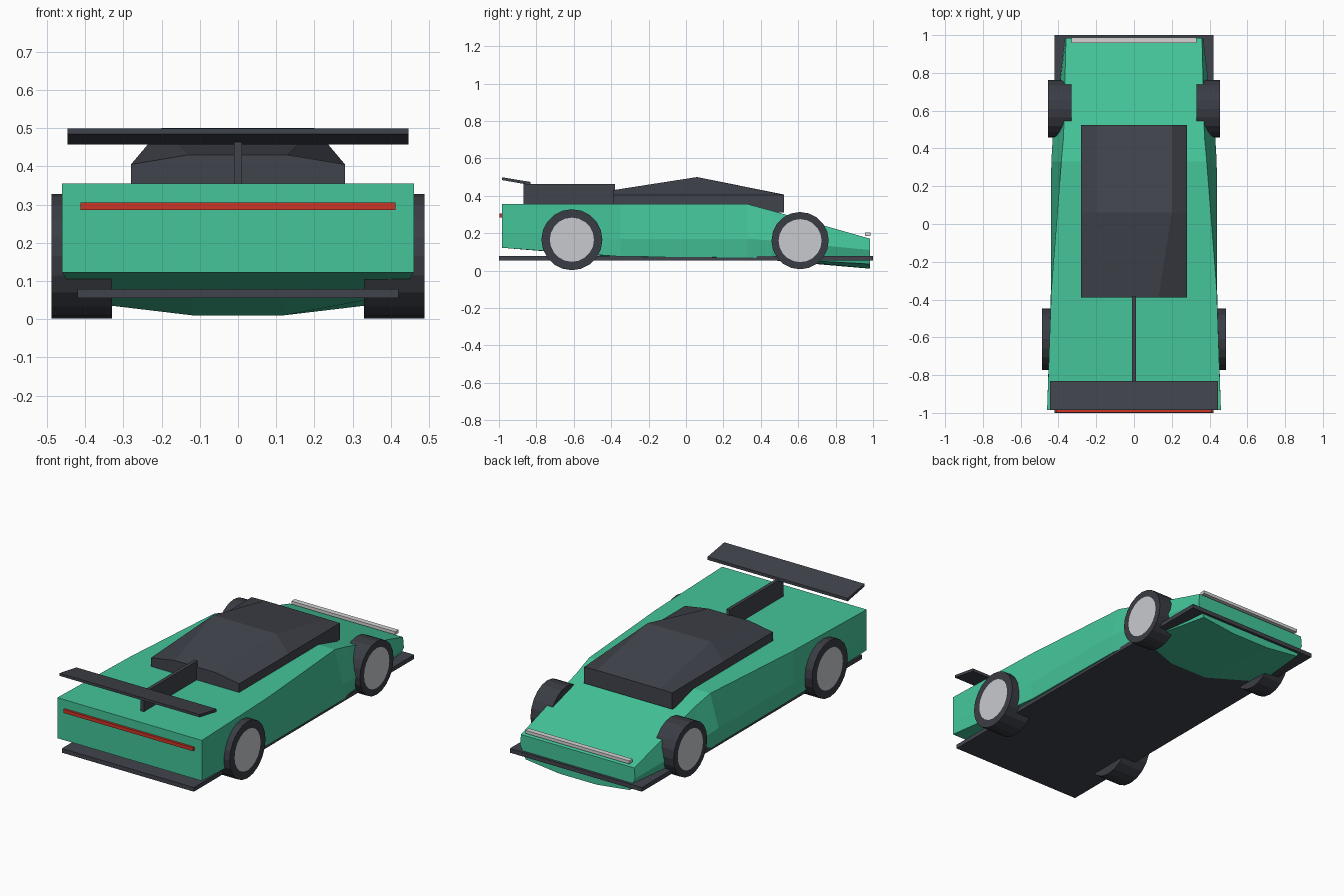
import bpy, bmesh, math

if "Cube" in bpy.data.objects:
    bpy.data.objects.remove(bpy.data.objects["Cube"])


def material(name, rgb):
    m = bpy.data.materials.new(name)
    m.diffuse_color = (*rgb, 1)
    m.use_nodes = True
    m.node_tree.nodes["Principled BSDF"].inputs["Base Color"].default_value = m.diffuse_color
    return m


GREEN = material("green paint", (0.058, 0.56, 0.32))
DARK = material("dark carbon", (0.052, 0.057, 0.072))
TYRE = material("tyre rubber", (0.042, 0.046, 0.058))
METAL = material("light metal", (0.58, 0.59, 0.62))
LAMP = material("pale lamp", (0.66, 0.66, 0.66))
RED = material("red lamp", (0.62, 0.035, 0.02))


def finish(name, bm, *mats):
    bmesh.ops.recalc_face_normals(bm, faces=bm.faces)
    me = bpy.data.meshes.new(name)
    bm.to_mesh(me)
    bm.free()
    for m in mats:
        me.materials.append(m)
    ob = bpy.data.objects.new(name, me)
    bpy.context.collection.objects.link(ob)
    return ob


def loft(name, sections, mat):
    """Skin symmetric cross-sections; each is (y, [(half_width, z), ...]) top to bottom."""
    bm = bmesh.new()
    rings = []
    for y, half in sections:
        pts = [(x, z) for x, z in half] + [(-x, z) for x, z in reversed(half)]
        rings.append([bm.verts.new((x, y, z)) for x, z in pts])
    n = len(rings[0])
    for a, b in zip(rings, rings[1:]):
        for i in range(n):
            j = (i + 1) % n
            bm.faces.new((a[i], a[j], b[j], b[i]))
    bm.faces.new(rings[0])
    bm.faces.new(rings[-1])
    return finish(name, bm, mat)


def extrude_x(name, profile, half, mat):
    """Side profile (y, z) spanning x = -half..half."""
    bm = bmesh.new()
    a = [bm.verts.new((-half, y, z)) for y, z in profile]
    b = [bm.verts.new((half, y, z)) for y, z in profile]
    n = len(profile)
    for i in range(n):
        j = (i + 1) % n
        bm.faces.new((a[i], a[j], b[j], b[i]))
    bm.faces.new(a)
    bm.faces.new(b)
    return finish(name, bm, mat)


def box(name, half, y0, y1, z0, z1, mat):
    return extrude_x(name, [(y0, z0), (y1, z0), (y1, z1), (y0, z1)], half, mat)


def wheel(name, side, x0, x1, y, z, r, hub):
    """Tyre cylinder with a light hub inset in its outer face."""
    bm = bmesh.new()
    n = 20
    rings = []
    for x, rad in ((x0, r), (x1, r), (x1, hub)):
        rings.append([bm.verts.new((side * x, y + rad * math.cos(2 * math.pi * i / n),
                                    z + rad * math.sin(2 * math.pi * i / n)))
                      for i in range(n)])
    for a, b in zip(rings, rings[1:]):
        for i in range(n):
            j = (i + 1) % n
            bm.faces.new((a[i], a[j], b[j], b[i]))
    bm.faces.new(rings[0])
    bm.faces.new(rings[2]).material_index = 1
    return finish(name, bm, TYRE, METAL)


# Wedge body: shoulder, waist, sill and keel points per section
loft("body", [
    (-0.985, [(0.46, 0.355), (0.46, 0.20), (0.46, 0.122), (0.12, 0.122)]),
    (-0.35, [(0.438, 0.355), (0.44, 0.17), (0.43, 0.075), (0.12, 0.07)]),
    (0.33, [(0.385, 0.355), (0.438, 0.17), (0.425, 0.07), (0.12, 0.062)]),
    (0.46, [(0.373, 0.32), (0.43, 0.16), (0.41, 0.064), (0.12, 0.055)]),
    (0.985, [(0.36, 0.17), (0.366, 0.11), (0.33, 0.035), (0.12, 0.01)]),
], GREEN)

# Dark cabin, highest in the middle
loft("cabin", [
    (-0.39, [(0.13, 0.43), (0.28, 0.405), (0.28, 0.31)]),
    (0.06, [(0.20, 0.50), (0.28, 0.405), (0.28, 0.31)]),
    (0.525, [(0.20, 0.406), (0.28, 0.404), (0.28, 0.31)]),
], DARK)

# Floor, spine fin and tilted rear wing
box("floor_plate", 0.42, -1.0, 1.0, 0.055, 0.079, DARK)
box("spine_fin", 0.01, -0.87, -0.38, 0.33, 0.463, DARK)
extrude_x("rear_wing", [(-0.985, 0.484), (-0.832, 0.457), (-0.832, 0.474), (-0.985, 0.499)],
          0.446, DARK)

# Lamp bars
box("tail_light", 0.412, -0.998, -0.98, 0.285, 0.305, RED)
box("headlight_bar", 0.33, 0.957, 0.987, 0.185, 0.203, LAMP)

# Wheels
for label, s in (("left", -1), ("right", 1)):
    wheel("front_wheel_" + label, s, 0.33, 0.455, 0.61, 0.16, 0.153, 0.115)
    wheel("rear_wheel_" + label, s, 0.33, 0.488, -0.61, 0.165, 0.163, 0.118)
